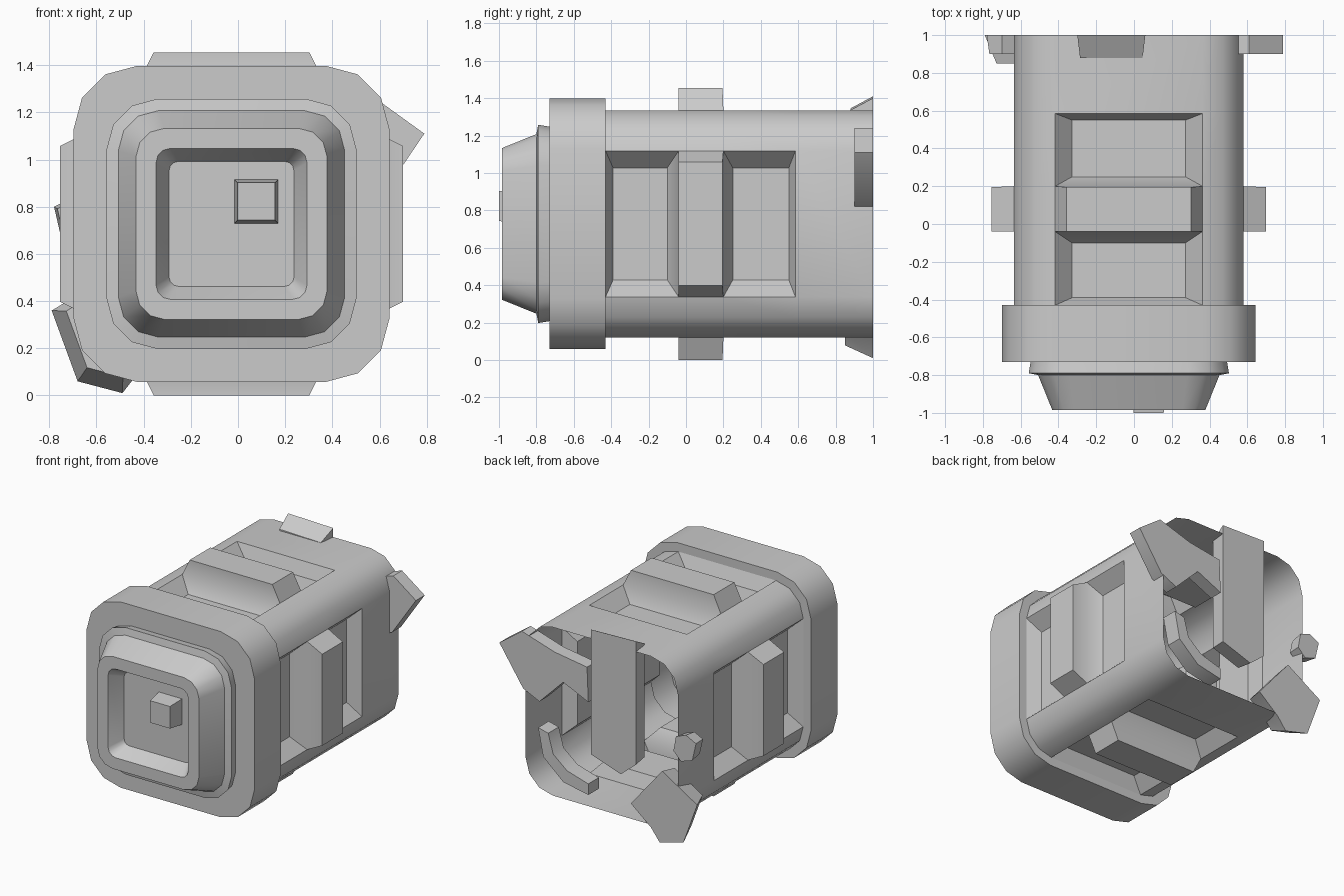
import bpy, bmesh, math
from mathutils import Vector, Matrix

cube = bpy.data.objects.get("Cube")
if cube:
    bpy.data.objects.remove(cube, do_unlink=True)

CENTRE = Vector((-0.0275, 0, 0.7275))

grey = bpy.data.materials.new("plain grey")
grey.use_nodes = True
grey.diffuse_color = (0.6, 0.6, 0.6, 1)
grey.node_tree.nodes["Principled BSDF"].inputs["Base Color"].default_value = (0.6, 0.6, 0.6, 1)


def finish(name, bm, merge=True):
    if merge:
        bmesh.ops.remove_doubles(bm, verts=bm.verts, dist=0.0005)
    bmesh.ops.recalc_face_normals(bm, faces=bm.faces)
    mesh = bpy.data.meshes.new(name)
    bm.to_mesh(mesh)
    bm.free()
    mesh.materials.append(grey)
    ob = bpy.data.objects.new(name, mesh)
    bpy.context.collection.objects.link(ob)
    bpy.ops.object.select_all(action='DESELECT')
    ob.select_set(True)
    bpy.context.view_layer.objects.active = ob
    bpy.ops.object.shade_smooth_by_angle(angle=math.radians(35))
    return ob


def rounded_square(bm, y, half, radius, steps=3):
    """Ring of vertices around the y axis; four points per corner."""
    ring = []
    for corner in range(4):
        mid = math.radians(45 + 90 * corner)
        c = (half - radius) * math.sqrt(2)
        for s in range(steps + 1):
            a = math.radians(90 * corner + 90 * s / steps)
            ring.append(bm.verts.new(CENTRE + Vector((
                c * math.cos(mid) + radius * math.cos(a), y,
                c * math.sin(mid) + radius * math.sin(a)))))
    return ring


def loft(bm, sections, open_panels=()):
    rings = [rounded_square(bm, *s) for s in sections]
    for k in range(len(rings) - 1):
        a, b = rings[k], rings[k + 1]
        for i in range(len(a)):
            if k in open_panels and i % 4 == 3:
                continue          # flat panel left open for the pockets
            j = (i + 1) % len(a)
            bm.faces.new((a[i], a[j], b[j], b[i]))
    return rings


# Hollow body, open at the back
BODY, FLAT = 0.6075, 0.39
FLOOR, RIB = 0.51, 0.7275
bm = bmesh.new()
R = BODY - FLAT
loft(bm, [(y, BODY, R) for y in (1.0, 0.585, 0.2, -0.04, -0.43)], (1, 2, 3))


# Pockets and central rib, made once on top and turned to all four sides
def strip(side, y0, w0, h0, y1, w1, h1):
    pts = ((-w0, y0, h0), (w0, y0, h0), (w1, y1, h1), (-w1, y1, h1))
    bm.faces.new([bm.verts.new(CENTRE + side @ Vector(p)) for p in pts])


def end_walls(side, ya, yb, w, h, yc, yd, w2, h2):
    for s in (-1, 1):
        pts = ((s * w, ya, h), (s * w, yb, h), (s * w2, yd, h2), (s * w2, yc, h2))
        bm.faces.new([bm.verts.new(CENTRE + side @ Vector(p)) for p in pts])


for turn in range(4):
    side = Matrix.Rotation(turn * math.pi / 2, 3, 'Y')
    for y0, y1, f0, f1 in ((-0.43, -0.04, -0.39, -0.10), (0.2, 0.585, 0.25, 0.55)):
        strip(side, y0, FLAT, BODY, f0, 0.30, FLOOR)
        strip(side, f0, 0.30, FLOOR, f1, 0.30, FLOOR)
        strip(side, f1, 0.30, FLOOR, y1, FLAT, BODY)
        end_walls(side, y0, y1, FLAT, BODY, f0, f1, 0.30, FLOOR)
    strip(side, -0.04, FLAT, BODY, -0.04, 0.33, RIB)
    strip(side, -0.04, 0.33, RIB, 0.195, 0.33, RIB)
    strip(side, 0.195, 0.33, RIB, 0.2, FLAT, BODY)
    end_walls(side, -0.04, 0.2, FLAT, BODY, -0.04, 0.195, 0.33, RIB)
finish("body_shell", bm)

# Collar, stepped nose and recessed front panel
bm = bmesh.new()
rings = loft(bm, [
    (-0.43, BODY, R), (-0.43, 0.67, 0.27), (-0.73, 0.67, 0.27),
    (-0.73, 0.52, 0.21), (-0.79, 0.53, 0.215), (-0.80, 0.48, 0.17),
    (-0.985, 0.405, 0.12), (-0.985, 0.32, 0.06), (-0.88, 0.265, 0.04)])
bm.faces.new(rings[-1])
finish("front_collar", bm)


# Prism helper: outline in x and z, front end shrunk towards a point
def prism(name, outline, front, shrink=1.0, pivot=None, back=1.0):
    bm = bmesh.new()
    n = len(outline)
    px, pz = pivot or (sum(p[0] for p in outline) / n, sum(p[1] for p in outline) / n)
    rear = [bm.verts.new((x, back, z)) for x, z in outline]
    fore = [bm.verts.new((px + (x - px) * shrink, front, pz + (z - pz) * shrink))
            for x, z in outline]
    bm.faces.new(rear)
    bm.faces.new(fore[::-1])
    for i in range(n):
        j = (i + 1) % n
        bm.faces.new((rear[i], fore[i], fore[j], rear[j]))
    return finish(name, bm)


# Small button in the front recess
prism("front_button", [(-0.015, 0.73), (0.17, 0.73), (0.17, 0.915), (-0.015, 0.915)],
      -1.0, 0.86, back=-0.88)

# Broken pieces around the rear opening
prism("rear_upper_shard", [(0.61, 1.24), (0.79, 1.11), (0.6, 0.83), (0.47, 0.77),
                           (0.28, 0.96), (0.08, 0.87), (0.09, 1.12), (0.35, 1.16)], 0.9)
prism("rear_lower_shard", [(-0.79, 0.36), (-0.68, 0.06), (-0.49, 0.01), (-0.42, 0.1),
                           (-0.26, 0.23), (-0.51, 0.53)], 0.85, 0.8, (-0.48, 0.35))
prism("rear_top_slab", [(-0.3, 1.41), (0.06, 1.4), (0.06, 0.5), (-0.18, 0.42),
                        (-0.3, 0.52)], 0.88, 0.92, (-0.12, 0.6))
prism("rear_side_chip", [(-0.78, 0.8), (-0.75, 0.67), (-0.66, 0.64), (-0.6, 0.7),
                         (-0.62, 0.81), (-0.7, 0.84)], 0.9, 0.85)
prism("rear_curved_strip", [(0.48, 0.58), (0.44, 0.38), (0.28, 0.24), (0.08, 0.2),
                            (0.08, 0.28), (0.25, 0.33), (0.36, 0.42), (0.4, 0.56)], 0.88)
